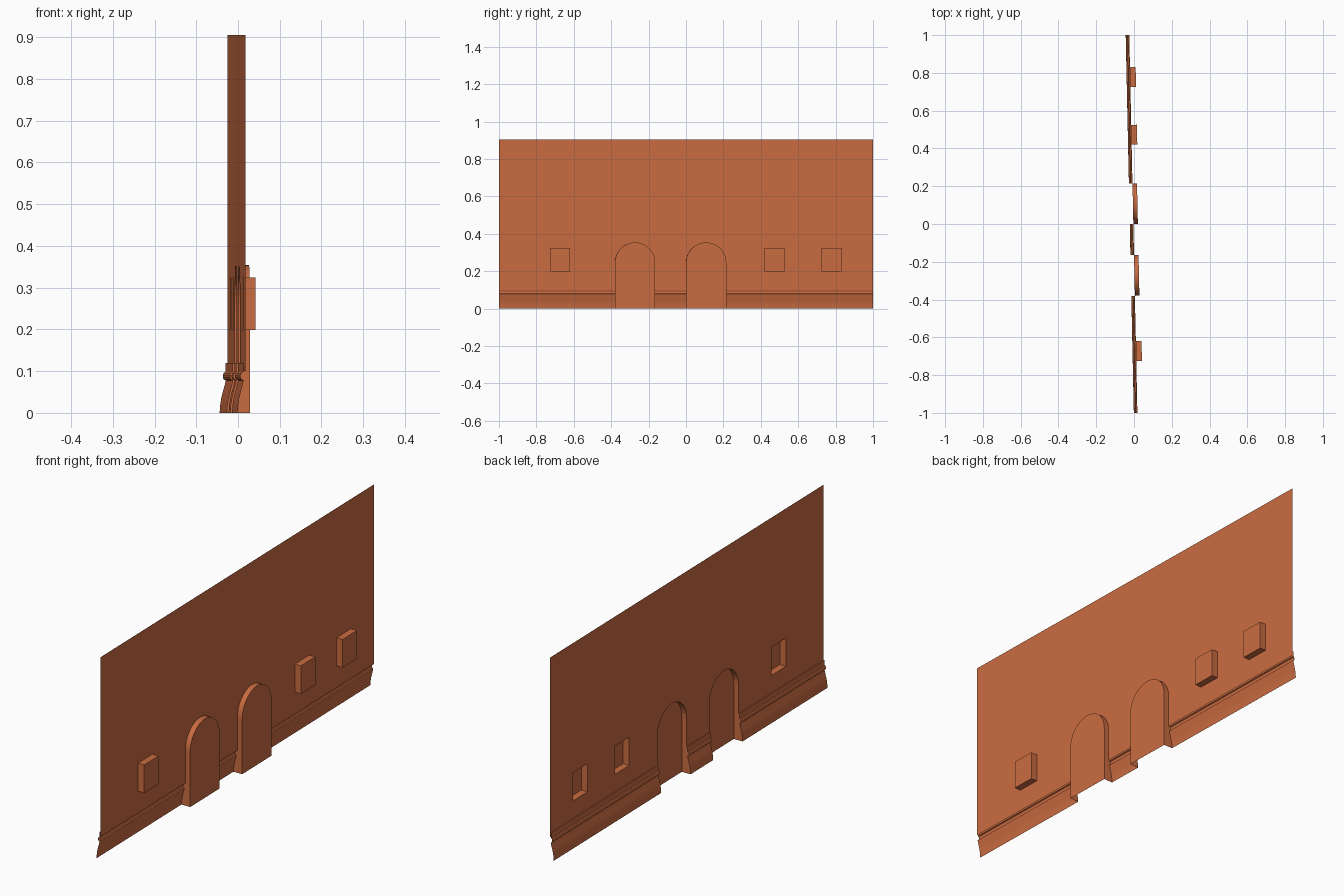
import bpy, bmesh, math
from mathutils import Matrix, Vector
from mathutils.geometry import tessellate_polygon

if "Cube" in bpy.data.objects:
    bpy.data.objects.remove(bpy.data.objects["Cube"])

clay = bpy.data.materials.new("terracotta")
clay.diffuse_color = (0.59, 0.148, 0.052, 1)
clay.use_nodes = True
clay.node_tree.nodes["Principled BSDF"].inputs["Base Color"].default_value = clay.diffuse_color

# The whole facade is turned slightly about z; outside faces -x
PLACE = Matrix.Translation((-0.0035, 0, 0)) @ Matrix.Rotation(math.atan(0.0215), 4, 'Z')
TOP, WALL_BOTTOM = 0.905, 0.1
DOORS = [(-0.38, -0.165), (0.0, 0.215)]
WINDOWS = [(-0.725, -0.62), (0.42, 0.525), (0.725, 0.83)]
WIN_Z = (0.198, 0.324)
DOOR_TOP, DOOR_DEPTH, WIN_DEPTH = 0.354, 0.024, 0.03

# Skirting profile: (offset from wall, z)
SKIRT = [(0, .12), (-.005, .12), (-.005, .098), (-.009, .096), (-.0115, .091),
         (-.0115, .085), (-.009, .080), (-.0045, .078), (-.0065, .068),
         (-.011, .052), (-.015, .036), (-.0178, .018), (-.019, 0)]


def build(name, faces):
    """Make an object from a list of polygons given in wall space."""
    bm = bmesh.new()
    for f in faces:
        bm.faces.new([bm.verts.new(PLACE @ Vector(p)) for p in f])
    bmesh.ops.remove_doubles(bm, verts=bm.verts, dist=1e-5)
    me = bpy.data.meshes.new(name)
    bm.to_mesh(me)
    bm.free()
    me.materials.append(clay)
    ob = bpy.data.objects.new(name, me)
    bpy.context.collection.objects.link(ob)
    return ob


def arch(a, b, n=20):
    """Door arch from the left spring point to the right one."""
    r, c = (b - a) / 2, (a + b) / 2
    return [(c - r * math.cos(math.pi * i / n),
             DOOR_TOP - r + r * math.sin(math.pi * i / n)) for i in range(n + 1)]


def facing_out(f):
    """Wind a polygon so that it faces -x."""
    n = (Vector(f[1]) - Vector(f[0])).cross(Vector(f[2]) - Vector(f[0]))
    return f if n.x < 0 else f[::-1]


# Wall sheet with door notches and window holes
outline = [(-1, WALL_BOTTOM)]
for a, b in DOORS:
    outline += [(a, WALL_BOTTOM)] + arch(a, b) + [(b, WALL_BOTTOM)]
outline += [(1, WALL_BOTTOM), (1, TOP), (-1, TOP)]
z0, z1 = WIN_Z
loops = [outline] + [[(a, z0), (a, z1), (b, z1), (b, z0)] for a, b in WINDOWS]
loops = [[Vector((y, z, 0)) for y, z in l] for l in loops]
pts = [p for l in loops for p in l]
build("wall", [facing_out([(0, pts[i].x, pts[i].y) for i in t])
               for t in tessellate_polygon(loops)])

# Skirting runs between the doors
ends = [-1] + [y for d in DOORS for y in d] + [1]
faces = []
for a, b in zip(ends[::2], ends[1::2]):
    for (o0, h0), (o1, h1) in zip(SKIRT, SKIRT[1:]):
        faces.append([(o0, a, h0), (o1, a, h1), (o1, b, h1), (o0, b, h0)][::-1])
skirt = build("skirting", faces)

# Recessed arched doors: back panel, soffit and shaped jambs
for k, (a, b) in enumerate(DOORS):
    curve = arch(a, b)
    d = DOOR_DEPTH
    faces = [facing_out([(d, a, 0)] + [(d, y, z) for y, z in curve] + [(d, b, 0)])]
    for (y0, h0), (y1, h1) in zip(curve, curve[1:]):
        faces.append([(0, y0, h0), (0, y1, h1), (d, y1, h1), (d, y0, h0)])
    spring = curve[0][1]
    for y, step in ((a, 1), (b, -1)):
        side = [(d, y, 0), (d, y, spring), (0, y, spring)] + [(o, y, h) for o, h in SKIRT]
        faces.append(side[::step])
    build(f"door_recess_{k + 1}", faces)

# Window pockets
for k, (a, b) in enumerate(WINDOWS):
    d = WIN_DEPTH
    ring = [(a, z0), (a, z1), (b, z1), (b, z0)]
    faces = [facing_out([(d, y, z) for y, z in ring])]
    for (y0, h0), (y1, h1) in zip(ring, ring[1:] + ring[:1]):
        faces.append([(0, y0, h0), (0, y1, h1), (d, y1, h1), (d, y0, h0)])
    build(f"window_recess_{k + 1}", faces)

# Smooth the curved moulding, keep its steps sharp
bpy.context.view_layer.objects.active = skirt
skirt.select_set(True)
bpy.ops.object.shade_smooth_by_angle(angle=math.radians(35))
